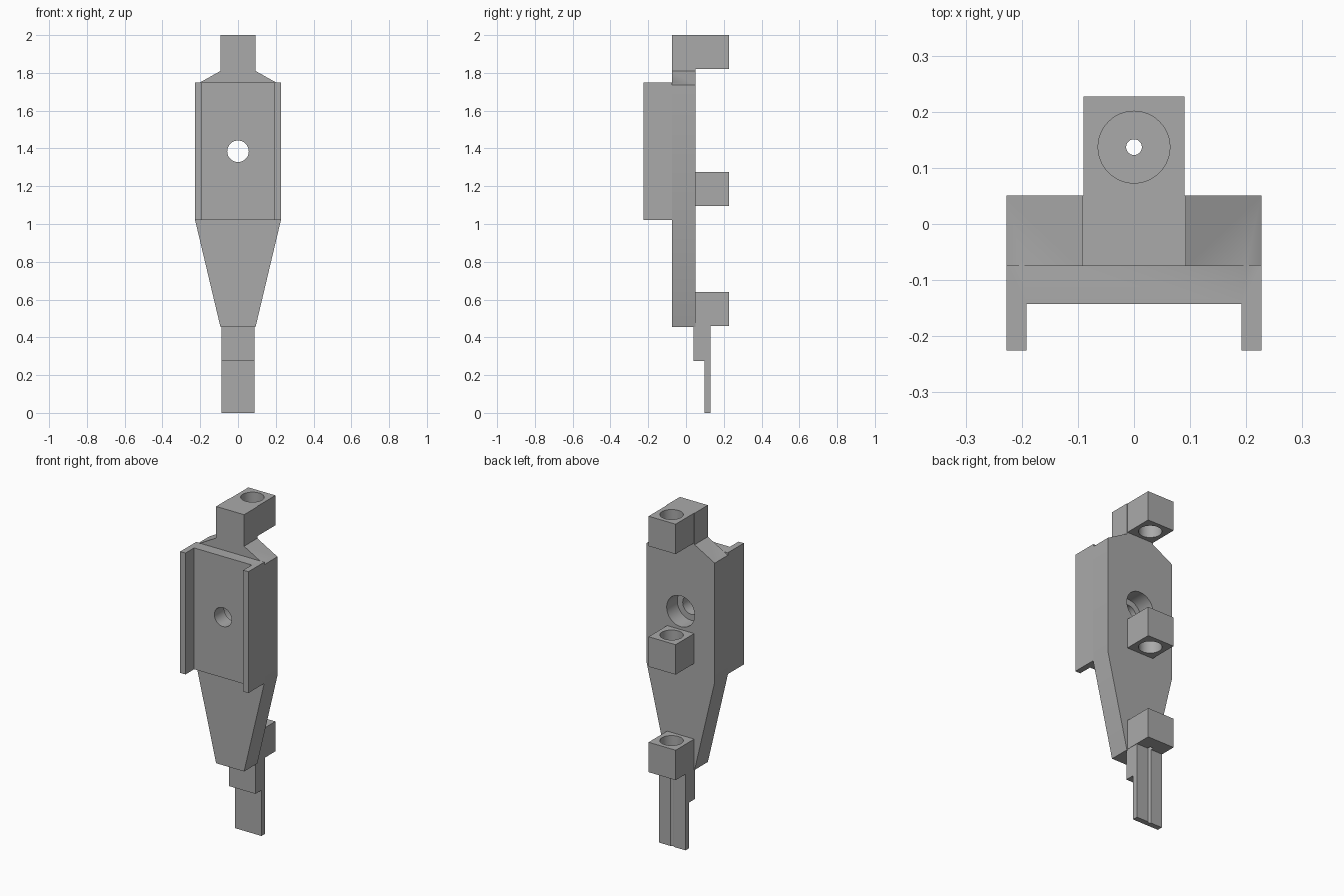
import bpy, bmesh, math
from mathutils import Matrix

cube = bpy.data.objects.get("Cube")
if cube:
    bpy.data.objects.remove(cube, do_unlink=True)

grey = bpy.data.materials.new("Plain grey")
grey.use_nodes = True
colour = (0.4, 0.4, 0.4, 1)
grey.diffuse_color = colour
grey.node_tree.nodes["Principled BSDF"].inputs["Base Color"].default_value = colour


def finish(name, bm):
    bmesh.ops.recalc_face_normals(bm, faces=bm.faces[:])
    mesh = bpy.data.meshes.new(name)
    bm.to_mesh(mesh)
    bm.free()
    mesh.materials.append(grey)
    obj = bpy.data.objects.new(name, mesh)
    bpy.context.collection.objects.link(obj)
    return obj


def extrude_profile(name, points, offset, depth):
    """Extrude a closed outline along the vector depth."""
    bm = bmesh.new()
    face = bm.faces.new([bm.verts.new(offset(p)) for p in points])
    result = bmesh.ops.extrude_face_region(bm, geom=[face])
    verts = [v for v in result["geom"] if isinstance(v, bmesh.types.BMVert)]
    bmesh.ops.translate(bm, verts=verts, vec=depth)
    return finish(name, bm)


def cylinder(name, radius, start, end, centre, axis):
    """Cylinder along y (centre is z) or along z (centre is y), at x = 0."""
    bm = bmesh.new()
    bmesh.ops.create_cone(bm, cap_ends=True, segments=48, radius1=radius,
                          radius2=radius, depth=end - start)
    mid = (start + end) / 2
    if axis == "y":
        matrix = Matrix.Translation((0, mid, centre)) @ Matrix.Rotation(math.pi / 2, 4, "X")
    else:
        matrix = Matrix.Translation((0, centre, mid))
    bmesh.ops.transform(bm, matrix=matrix, verts=bm.verts[:])
    return finish(name, bm)


def combine(obj, other, operation):
    """Apply a boolean and remove the tool object."""
    other.hide_render = True
    mod = obj.modifiers.new(operation, "BOOLEAN")
    mod.operation, mod.solver, mod.object = operation, "EXACT", other
    bpy.ops.object.select_all(action="DESELECT")
    bpy.context.view_layer.objects.active = obj
    obj.select_set(True)
    bpy.ops.object.modifier_apply(modifier=mod.name)
    bpy.data.objects.remove(other, do_unlink=True)


def smooth(obj):
    bpy.ops.object.select_all(action="DESELECT")
    bpy.context.view_layer.objects.active = obj
    obj.select_set(True)
    bpy.ops.object.shade_smooth_by_angle(angle=math.radians(30))


BACK = 0.051        # rear face of the plate
FRONT = -0.075      # front face of the plate
HALF = 0.227        # half width of the body
HOLE_Y = 0.137      # axis of the rod holes
NECK = 0.093

# Tapered back plate with shoulders and neck
half_outline = [(NECK, 0.455), (HALF, 1.02), (HALF, 1.735), (NECK, 1.81), (NECK, 2.0)]
outline = half_outline + [(-x, z) for x, z in reversed(half_outline)]
body = extrude_profile("body", outline, lambda p: (p[0], FRONT, p[1]), (0, BACK - FRONT, 0))

# Front channel with a side rail at each edge
half_channel = [(HALF, FRONT + 0.002), (HALF, -0.225), (0.192, -0.225), (0.192, -0.143)]
channel = half_channel + [(-x, y) for x, y in reversed(half_channel)]
combine(body, extrude_profile("channel", channel, lambda p: (p[0], p[1], 1.02),
                              (0, 0, 0.73)), "UNION")

# Bolt hole, counterbored from behind
combine(body, cylinder("bolt_hole", 0.057, -0.3, 0.2, 1.385, "y"), "DIFFERENCE")
combine(body, cylinder("counterbore", 0.093, -0.05, 0.2, 1.385, "y"), "DIFFERENCE")
smooth(body)

# Three rod guides on the back; the lowest one is a cup with a small drain
for name, low, floor in (("upper_guide", 1.82, 1.7), ("middle_guide", 1.095, 1.0),
                         ("lower_guide", 0.46, 0.5)):
    square = [(-0.09, BACK), (0.09, BACK), (0.09, 0.227), (-0.09, 0.227)]
    guide = extrude_profile(name, square, lambda p: (p[0], p[1], low), (0, 0, 0.18))
    combine(guide, cylinder("rod_hole", 0.064, floor, low + 0.3, HOLE_Y, "z"), "DIFFERENCE")
    if floor > low:
        combine(guide, cylinder("drain", 0.014, 0.3, 0.8, HOLE_Y, "z"), "DIFFERENCE")
    smooth(guide)

# Stepped tail with a groove down its back
step = [(0.04, 0.46), (0.04, 0.275), (0.097, 0.275), (0.097, 0),
        (0.13, 0), (0.13, 0.46)]
tail = extrude_profile("tail", step, lambda p: (-0.088, p[0], p[1]), (0.176, 0, 0))
combine(tail, cylinder("groove", 0.014, -0.1, 0.6, HOLE_Y, "z"), "DIFFERENCE")
smooth(tail)
